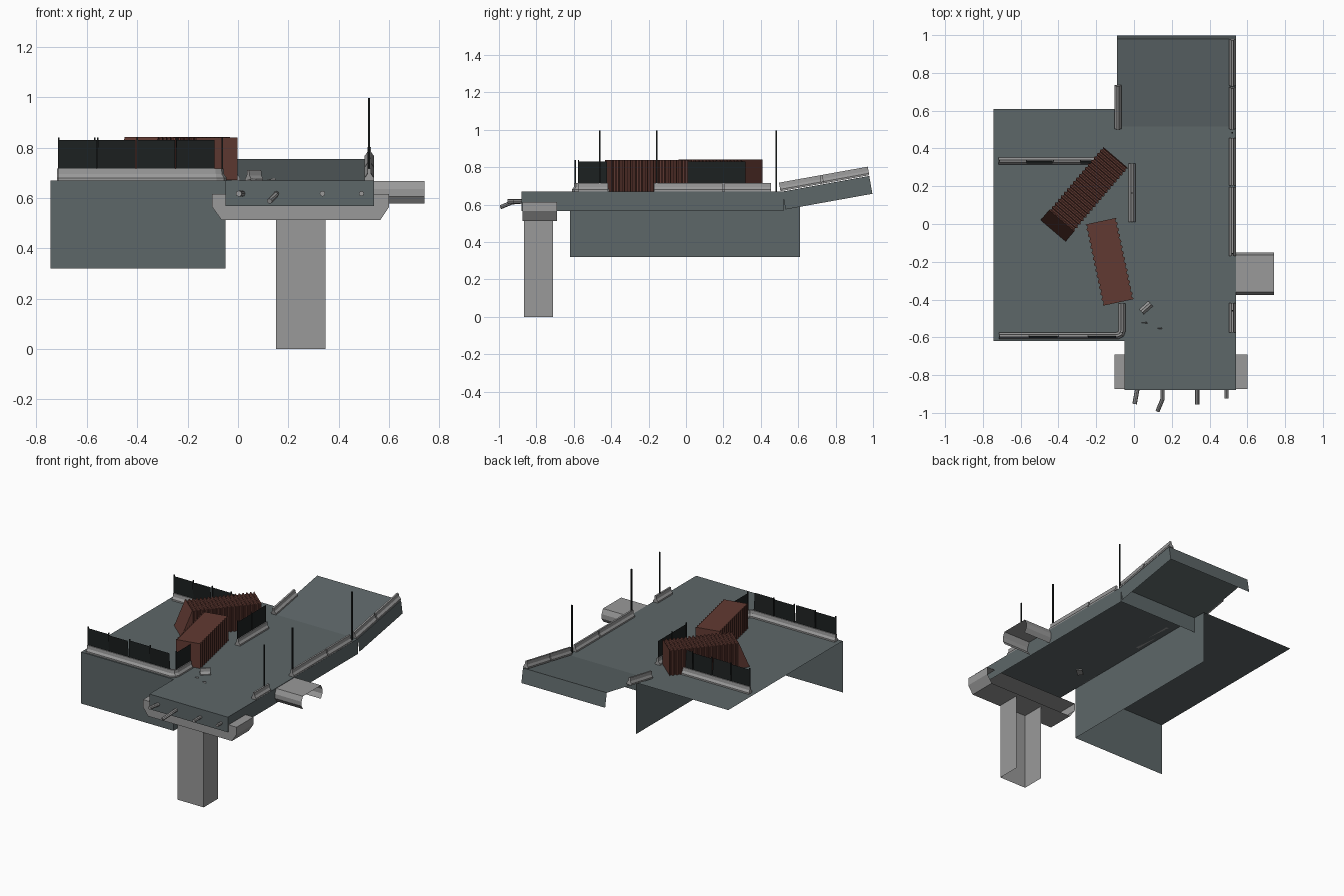
import bpy, math
from mathutils import Vector, Matrix

if "Cube" in bpy.data.objects:
    bpy.data.objects.remove(bpy.data.objects["Cube"])


def material(name, col):
    m = bpy.data.materials.new(name)
    m.diffuse_color = (*col, 1)
    m.use_nodes = True
    m.node_tree.nodes["Principled BSDF"].inputs["Base Color"].default_value = m.diffuse_color
    return m


ASPHALT = material("asphalt", (0.11, 0.135, 0.14))
RUST = material("rust_red", (0.12, 0.042, 0.032))
BLACK = material("fence_black", (0.012, 0.015, 0.015))
CONCRETE = material("concrete", (0.32, 0.32, 0.32))


def mesh(name, verts, faces, mat=None):
    me = bpy.data.meshes.new(name)
    me.from_pydata([tuple(v) for v in verts], [], faces)
    ob = bpy.data.objects.new(name, me)
    bpy.context.collection.objects.link(ob)
    if mat:
        me.materials.append(mat)
    return ob


def sweep(name, prof, path, mat=None, closed=False, caps=False):
    """Sweep an (across, up) profile along a path, mitred in plan."""
    path = [Vector(p) for p in path]
    verts, faces, n = [], [], len(prof)
    for i, p in enumerate(path):
        a = (p - path[i - 1]).normalized() if i else (path[1] - p).normalized()
        b = (path[i + 1] - p).normalized() if i < len(path) - 1 else a
        t = (a + b).normalized()
        side = Vector((t.y, -t.x, 0)).normalized() / max(0.5, t.dot(a))
        up = side.normalized().cross(t)
        verts += [p + side * x + up * z for x, z in prof]
    for i in range(len(path) - 1):
        for j in range(n if closed else n - 1):
            k = (j + 1) % n
            faces.append((i * n + j, i * n + k, i * n + n + k, i * n + n + j))
    if caps:
        faces += [tuple(reversed(range(n))), tuple(range(len(verts) - n, len(verts)))]
    return mesh(name, verts, faces, mat)


def slab(name, x0, x1, y0, y1, z0, z1, sides, mat):
    """Hollow slab: a top sheet with only the named walls."""
    v = [(x, y, z) for z in (z0, z1) for x, y in ((x0, y0), (x1, y0), (x1, y1), (x0, y1))]
    wall = {"front": (0, 1, 5, 4), "right": (1, 2, 6, 5), "back": (2, 3, 7, 6), "left": (3, 0, 4, 7)}
    return mesh(name, v, [(4, 5, 6, 7)] + [wall[s] for s in sides], mat)


def rod(name, pts, r, mat=None, sides=8):
    ring = [(r * math.cos(2 * math.pi * i / sides), r * math.sin(2 * math.pi * i / sides)) for i in range(sides)]
    return sweep(name, ring, pts, mat, True, True)


Z = 0.67

# Road surfaces
slab("road_deck", -0.05, 0.54, -0.88, 0.52, 0.567, Z, ("front", "right", "back"), ASPHALT)
slab("side_platform", -0.745, -0.05, -0.62, 0.61, 0.32, Z, ("front", "right"), ASPHALT)
ramp = slab("road_ramp", -0.09, 0.54, 0, 0.472, -0.097, 0, ("right", "back"), ASPHALT)
ramp.data.transform(Matrix.Translation((0, 0.515, Z)) @ Matrix.Rotation(math.radians(10.2), 4, 'X'))

# Pier: column and cap, hollow at the back
column = slab("pier_column", 0.15, 0.348, -0.865, -0.71, 0, 0.512, ("front", "right", "left"), CONCRETE)
capp = [(-0.103, 0.615), (-0.103, 0.565), (-0.065, 0.512), (0.565, 0.512), (0.6, 0.565), (0.6, 0.615)]
mesh("pier_cap", [(x, y, z) for y in (-0.873, -0.69) for x, z in capp],
     [tuple(range(6))] + [(i, (i + 1) % 6, (i + 1) % 6 + 6, i + 6) for i in range(6)], CONCRETE)

# Arched stub at the right side
arch = [(-0.355, 0.577), (-0.375, 0.605), (-0.375, 0.635), (-0.36, 0.667),
        (-0.165, 0.667), (-0.15, 0.635), (-0.15, 0.605), (-0.168, 0.577)]
mesh("side_stub", [(x, y, z) for x in (0.54, 0.74) for y, z in arch],
     [(i, i + 1, i + 9, i + 8) for i in range(7)], CONCRETE)

# Concrete barriers
BAR = [(-0.018, 0), (-0.018, 0.01), (-0.008, 0.024), (-0.006, 0.046),
       (0.006, 0.046), (0.008, 0.024), (0.018, 0.01), (0.018, 0)]


def barrier(name, pts):
    return sweep(name, BAR, pts, CONCRETE, True, True)


for i, (a, b) in enumerate([(-0.575, -0.417), (-0.17, 0.195), (0.205, 0.455)]):
    barrier(f"right_barrier_{i}", [(0.521, a, Z), (0.521, b, Z)])


def ramp_z(y):
    return Z + (y - 0.515) * 0.18


for i, (x, a, b) in enumerate([(0.521, 0.505, 0.725), (0.521, 0.735, 0.98), (-0.085, 0.505, 0.735)]):
    barrier(f"ramp_barrier_{i}", [(x, a, ramp_z(a) + 0.004), (x, b, ramp_z(b) + 0.004)])
front = [(-0.715, -0.592, Z), (-0.09, -0.592, Z), (-0.07, -0.583, Z), (-0.063, -0.565, Z), (-0.063, -0.42, Z)]
barrier("front_barrier", front)
barrier("back_barrier", [(-0.718, 0.333, Z), (-0.14, 0.333, Z)])
barrier("middle_barrier", [(-0.01, 0.01, Z), (-0.01, 0.32, Z)])


# Fence panels with thin posts standing on the barriers
def fence(name, a, b, n, lean=(0, 0)):
    a, b = Vector(a), Vector(b)
    for i in range(n):
        p, q = a.lerp(b, i / n), a.lerp(b, (i + 1) / n - 0.01)
        up = Vector((lean[0] * (i % 2), lean[1] * (i % 2), 0.115))
        mesh(f"{name}_panel_{i}", [p, q, q + up, p + up], [(0, 1, 2, 3)], BLACK)
        top = p + Vector((0, 0, 0.125))
        mesh(f"{name}_post_{i}", [c + Vector(d) for c in (p, top) for d in
             ((-.003, -.003, 0), (.003, -.003, 0), (.003, .003, 0), (-.003, .003, 0))],
             [(i, (i + 1) % 4, (i + 1) % 4 + 4, i + 4) for i in range(4)] + [(4, 5, 6, 7)], BLACK)


F = 0.715
fence("front_fence", (-0.712, -0.592, F), (-0.088, -0.592, F), 4, (0, -0.012))
fence("corner_fence", (-0.063, -0.575, F), (-0.063, -0.42, F), 1)
fence("back_fence", (-0.712, 0.333, F), (-0.14, 0.333, F), 4, (0, -0.012))
fence("middle_fence", (-0.01, 0.01, F), (-0.01, 0.32, F), 2)


# Lamp poles: thin square boxes along the right edge
for i, y in enumerate((-0.46, -0.157, 0.483)):
    s = 0.004
    v = [(0.52 + dx, y + dy, z) for z in (Z, 0.997) for dx, dy in ((-s, -s), (s, -s), (s, s), (-s, s))]
    mesh(f"thin_pole_{i}", v, [(j, (j + 1) % 4, (j + 1) % 4 + 4, j + 4) for j in range(4)] + [(4, 5, 6, 7)], BLACK)


# Corrugated cargo boxes: local length along +X, floor at z = 0
def cargo_box(name, length, width, height, ribs, roof_depth, overhang, loc, direction):
    d, verts, faces = 0.007, [], []
    xs = [0.0]
    step = length / ribs
    for i in range(ribs):
        xs += [i * step + step * f for f in (0.1, 0.3, 0.6, 0.8)]
    xs.append(length)
    for k, x in enumerate(xs):
        inset = d if 0 < k < len(xs) - 1 and (k - 1) % 4 in (1, 2) else 0
        w, h = width / 2 - inset, height - (inset and roof_depth)
        lo = x + (overhang if k == len(xs) - 1 else 0)
        verts += [(lo, -w, 0), (lo, w, 0), (x, w, h), (x, -w, h)]
    for k in range(len(xs) - 1):
        for j in range(4):
            m = (j + 1) % 4
            faces.append((k * 4 + j, k * 4 + m, k * 4 + 4 + m, k * 4 + 4 + j))
    faces += [(3, 2, 1, 0), tuple(range(len(verts) - 4, len(verts)))]
    ob = mesh(name, verts, faces, RUST)
    ob.matrix_world = Matrix.Translation(loc) @ Matrix.Rotation(math.atan2(direction[1], direction[0]), 4, 'Z')


cargo_box("back_cargo_box", 0.44, 0.175, 0.171, 18, 0.007, 0.07, (-0.0975, 0.3525, Z + 0.001), (-0.65, -0.763))
cargo_box("front_cargo_box", 0.44, 0.166, 0.168, 14, 0, 0, (-0.175, 0.015, Z + 0.001), (0.0925, -0.4325))

# Broken pipes poking out of the front edge
rod("pipe_left", [(0.018, -0.87, 0.617), (0.003, -0.953, 0.617)], 0.012, CONCRETE)
rod("pipe_bent", [(0.152, -0.87, 0.617), (0.15, -0.93, 0.612), (0.125, -0.99, 0.587)], 0.011, CONCRETE)
rod("pipe_middle", [(0.335, -0.87, 0.617), (0.335, -0.955, 0.617)], 0.011, CONCRETE)
rod("pipe_right", [(0.49, -0.87, 0.617), (0.49, -0.925, 0.617)], 0.01, CONCRETE)

# Rubble on the road
barrier("barrier_chunk", [(0.04, -0.465, Z - 0.005), (0.088, -0.422, Z - 0.005)])
for i, (x, y) in enumerate(((0.055, -0.523), (0.133, -0.553))):
    mesh(f"debris_{i}", [(x - 0.018, y, Z + .002), (x + 0.018, y - 0.004, Z + .002), (x + 0.012, y + 0.004, Z + .01)],
         [(0, 1, 2)], CONCRETE)
